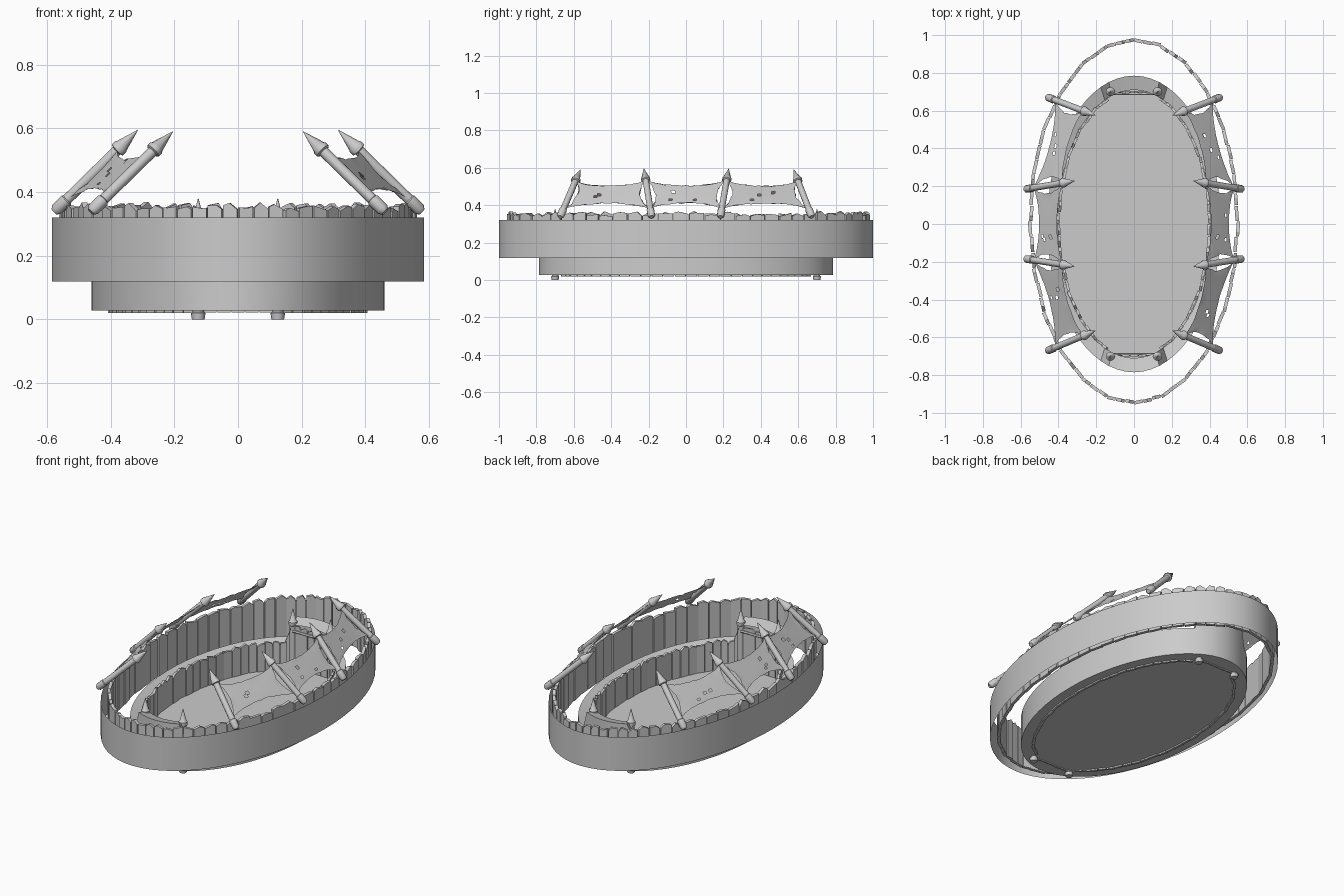
import bpy, bmesh, math, random
from mathutils import Vector

if "Cube" in bpy.data.objects:
    bpy.data.objects.remove(bpy.data.objects["Cube"])
random.seed(4)

def finish(name, bm, smooth=None):
    me = bpy.data.meshes.new(name)
    bmesh.ops.recalc_face_normals(bm, faces=bm.faces)
    bm.to_mesh(me)
    bm.free()
    ob = bpy.data.objects.new(name, me)
    bpy.context.collection.objects.link(ob)
    if smooth:
        bpy.context.view_layer.objects.active = ob
        bpy.ops.object.select_all(action='DESELECT')
        ob.select_set(True)
        bpy.ops.object.shade_smooth_by_angle(angle=math.radians(smooth))
    return ob

def loft(name, rings, closed=True, smooth=40, cap_first=False):
    """Skin a series of equally long point loops."""
    bm = bmesh.new()
    vs = [[bm.verts.new(p) for p in r] for r in rings]
    n = len(vs[0])
    for a, b in zip(vs, vs[1:]):
        for i in range(n if closed else n - 1):
            j = (i + 1) % n
            bm.faces.new((a[i], a[j], b[j], b[i]))
    if cap_first:
        bm.faces.new(vs[0])
    return finish(name, bm, smooth)

def ellipse(rx, ry, z, n=64):
    out = []
    for i in range(n):
        a = 2 * math.pi * i / n
        x, y = rx * math.cos(a), ry * math.sin(a)
        out.append((x, y, z(x, y) if callable(z) else z))
    return out

# Outer arena wall: a thin elliptical band
loft("outer_wall", [ellipse(0.585, 1.0, 0.118), ellipse(0.585, 1.0, 0.32)])

# Pit floor, pit wall and the ledge around it, raised over the two gates
def ledge(x, y):
    return 0.31 if abs(x) < 0.15 and abs(y) > 0.5 else 0.19
loft("pit_wall", [ellipse(0.46, 0.785, 0.028), ellipse(0.46, 0.785, ledge),
                  ellipse(0.405, 0.71, lambda x, y: ledge(x, y) - 0.02)], cap_first=True)

# One rough plank: a five-sided board with an uneven top
def add_plank(bm, p, q, z0, z1, t, jag):
    p, q = Vector(p), Vector(q)
    d = (q - p).normalized()
    nrm = Vector((d.y, -d.x, 0)) * t / 2
    p, q = p + d * 0.002, q - d * 0.002
    m = p.lerp(q, random.uniform(0.3, 0.7))
    h = [z1 - random.uniform(0, jag) for _ in range(3)]
    off = nrm * random.uniform(-0.4, 0.4)
    prof = [(p, z0), (q, z0), (q, h[0]), (m, h[1] + jag * 0.4), (p, h[2])]
    a = [bm.verts.new(v + off + nrm + Vector((0, 0, z))) for v, z in prof]
    b = [bm.verts.new(v + off - nrm + Vector((0, 0, z))) for v, z in prof]
    bm.faces.new(a)
    bm.faces.new(b[::-1])
    for i in range(5):
        j = (i + 1) % 5
        bm.faces.new((a[i], b[i], b[j], a[j]))

# Palisade: planks laid in straight groups of three around an ellipse
def palisade(name, rx, ry, cy, sides, z0, z1, t, jag, gate=0):
    bm = bmesh.new()
    pts = [Vector((x, y + cy, 0)) for x, y, z in ellipse(rx, ry, 0, sides)]
    for i in range(sides):
        p, q = pts[i], pts[(i + 1) % sides]
        for k in range(3):
            a, b = p.lerp(q, k / 3), p.lerp(q, (k + 1) / 3)
            if abs((a.x + b.x) / 2) < gate:
                continue
            add_plank(bm, a, b, z0, z1, t, jag)
    finish(name, bm)

palisade("outer_palisade", 0.55, 0.962, 0.015, 24, 0.12, 0.36, 0.018, 0.022)
palisade("pit_palisade", 0.40, 0.71, 0.0, 24, 0.02, 0.20, 0.014, 0.02, gate=0.12)

# Lathe along an arbitrary axis, used for every round post
def lathe(name, base, tip, prof, n=10):
    base, tip = Vector(base), Vector(tip)
    ax = tip - base
    q = ax.to_track_quat('Z', 'Y')
    rings = []
    for t, r in prof:
        c = base + ax * t
        rings.append([c + q @ Vector((r * math.cos(2 * math.pi * i / n),
                                      r * math.sin(2 * math.pi * i / n), 0)) for i in range(n)])
    return loft(name, rings, smooth=40, cap_first=True)

# Two gates: pointed posts, plank door and cross rail
for s, end in ((-1, "front"), (1, "back")):
    for x in (-0.125, 0.125):
        lathe(end + "_gate_post", (x, s * 0.70, 0), (x, s * 0.70, 0.38),
              [(0, .02), (.05, .023), (.06, .018), (.74, .018), (.75, .024), (.8, .024),
               (.81, .019), (1, .001)])
    bm = bmesh.new()
    for k in range(5):
        x = -0.11 + k * 0.044
        add_plank(bm, (x, s * 0.697, 0), (x + 0.044, s * 0.697, 0), 0.022, 0.28, 0.01, 0.015)
    finish(end + "_gate_door", bm)
    lathe(end + "_gate_rail", (-0.125, s * 0.69, 0.25), (0.125, s * 0.69, 0.25),
          [(0, .008), (1, .008)], 6)

# Leaning sharpened poles: (base, tip) on the right side, mirrored to the left
POLES = [((0.455, -0.67, 0.345), (0.205, -0.565, 0.59)),
         ((0.57, -0.185, 0.345), (0.315, -0.225, 0.595)),
         ((0.57, 0.185, 0.345), (0.315, 0.228, 0.595)),
         ((0.455, 0.67, 0.345), (0.205, 0.575, 0.59))]
POLE_PROFILE = [(-.03, .012), (0, .02), (.12, .021), (.13, .017), (.74, .017), (.75, .025),
                (.79, .025), (.8, .022), (1, .001)]

# Torn hide sheet stretched between two poles, edges pulled inward
def hide(name, pa, pb, nu=18, nv=10):
    bm = bmesh.new()
    def at(pole, t):
        return pole[0].lerp(pole[1], t)
    a0, a1, b0, b1 = at(pa, .13), at(pa, .77), at(pb, .13), at(pb, .77)
    rows = []
    for j in range(nv + 1):
        row = []
        for i in range(nu + 1):
            u, v = i / nu, j / nv
            bu, bv = 4 * u * (1 - u), 4 * v * (1 - v)
            vv = v + (0.5 - v) * 0.42 * bu ** 0.7
            uu = u + (0.5 - u) * 0.2 * bv
            p = a0.lerp(b0, uu).lerp(a1.lerp(b1, uu), vv)
            out = Vector((p.x, p.y * 0.35, 0)).normalized()
            p += out * 0.02 * bu * bv - Vector((0, 0, 0.018 * bu * bv))
            if j in (0, nv) or i in (0, nu):
                p += Vector((0, random.uniform(-.005, .005), random.uniform(-.004, .004))) * min(1, bu + bv)
            row.append(bm.verts.new(p))
        rows.append(row)
    holes = {(random.randint(3, nu - 4), random.randint(2, nv - 3)) for _ in range(3)}
    for j in range(nv):
        for i in range(nu):
            if (i, j) not in holes:
                bm.faces.new((rows[j][i], rows[j][i + 1], rows[j + 1][i + 1], rows[j + 1][i]))
    finish(name, bm, 60)

for sx, side in ((1, "right"), (-1, "left")):
    poles = [tuple(Vector((p[0] * sx, p[1], p[2])) for p in pole) for pole in POLES]
    for pole in poles:
        lathe(side + "_leaning_pole", *pole, POLE_PROFILE)
    for pa, pb in zip(poles, poles[1:]):
        hide(side + "_hide_sheet", pa, pb)
